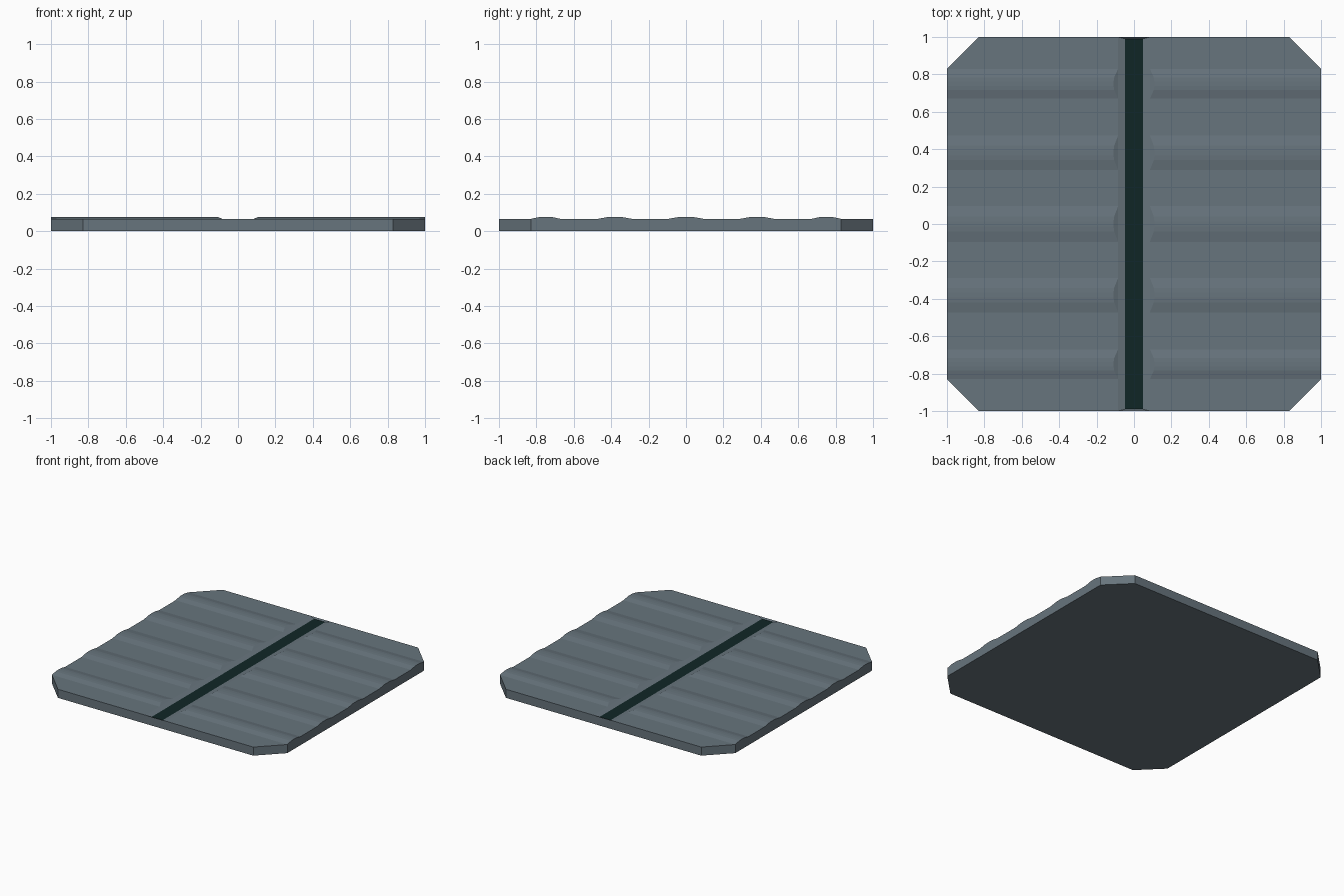
import bpy

if "Cube" in bpy.data.objects:
    bpy.data.objects.remove(bpy.data.objects["Cube"])

TOP, PEAK, BED = 0.066, 0.077, 0.056
GAP, INNER = 0.085, 0.047


def material(name, color):
    m = bpy.data.materials.new(name)
    m.diffuse_color = (*color, 1)
    m.use_nodes = True
    m.node_tree.nodes["Principled BSDF"].inputs["Base Color"].default_value = m.diffuse_color
    return m


def make(name, verts, faces, mat):
    me = bpy.data.meshes.new(name)
    me.from_pydata(verts, [], faces)
    me.update()
    me.materials.append(mat)
    ob = bpy.data.objects.new(name, me)
    bpy.context.collection.objects.link(ob)
    return ob


steel = material("steel", (0.136, 0.176, 0.205))
dark = material("dark_strip", (0.005, 0.019, 0.019))

# Octagonal floor plate with a sloped channel along the middle
right = [(GAP, -1), (0.83, -1), (1, -0.83), (1, 0.83), (0.83, 1), (GAP, 1)]
outline = right + [(-x, -y) for x, y in right]
n = len(outline)
bed = [(INNER, -0.99), (INNER, 0.99), (-INNER, 0.99), (-INNER, -0.99)]
verts = [(x, y, 0) for x, y in outline] + [(x, y, TOP) for x, y in outline]
verts += [(x, y, BED) for x, y in bed]
faces = [list(range(n))[::-1]]
faces += [[i, (i + 1) % n, (i + 1) % n + n, i + n] for i in range(n)]
faces += [list(range(n, n + 6)), list(range(n + 6, n + 12))]
rim = [n, n + 5, n + 6, n + 11]
b = 2 * n
faces += [[rim[i], rim[(i + 1) % 4], b + (i + 1) % 4, b + i] for i in range(4)]
make("floor_plate", verts, faces, steel)

# Dark strip lying in the channel
make("channel_strip", [(x, y, BED) for x, y in bed], [[0, 1, 2, 3]], dark)

# Low raised ribs on both sides, with sloped inner ends
shape = [(-1, TOP), (-0.42, 0.0755), (-0.15, PEAK),
         (0.15, PEAK), (0.42, 0.0755), (1, TOP)]


def rib(name, center, half, side):
    pts = [(center + half * u, z) for u, z in shape]
    k = len(pts)
    inner = [(side * (GAP + (z - TOP) * 2.2), y, z) for y, z in pts]
    outer = [(side, y, z) for y, z in pts]
    fs = [[i, i + k, i + k + 1, i + 1] for i in range(k - 1)]
    # end caps: inner slope, and outer end flush with the plate edge
    fs += [list(range(k)), list(range(k, 2 * k))[::-1]]
    if side < 0:
        fs = [f[::-1] for f in fs]
    make(name, inner + outer, fs, steel)


for i, (c, h) in enumerate([(-0.75, 0.08), (-0.38, 0.092), (0, 0.095),
                            (0.38, 0.092), (0.75, 0.08)]):
    for side, label in ((1, "right"), (-1, "left")):
        rib(f"rib_{label}_{i + 1}", c, h, side)
